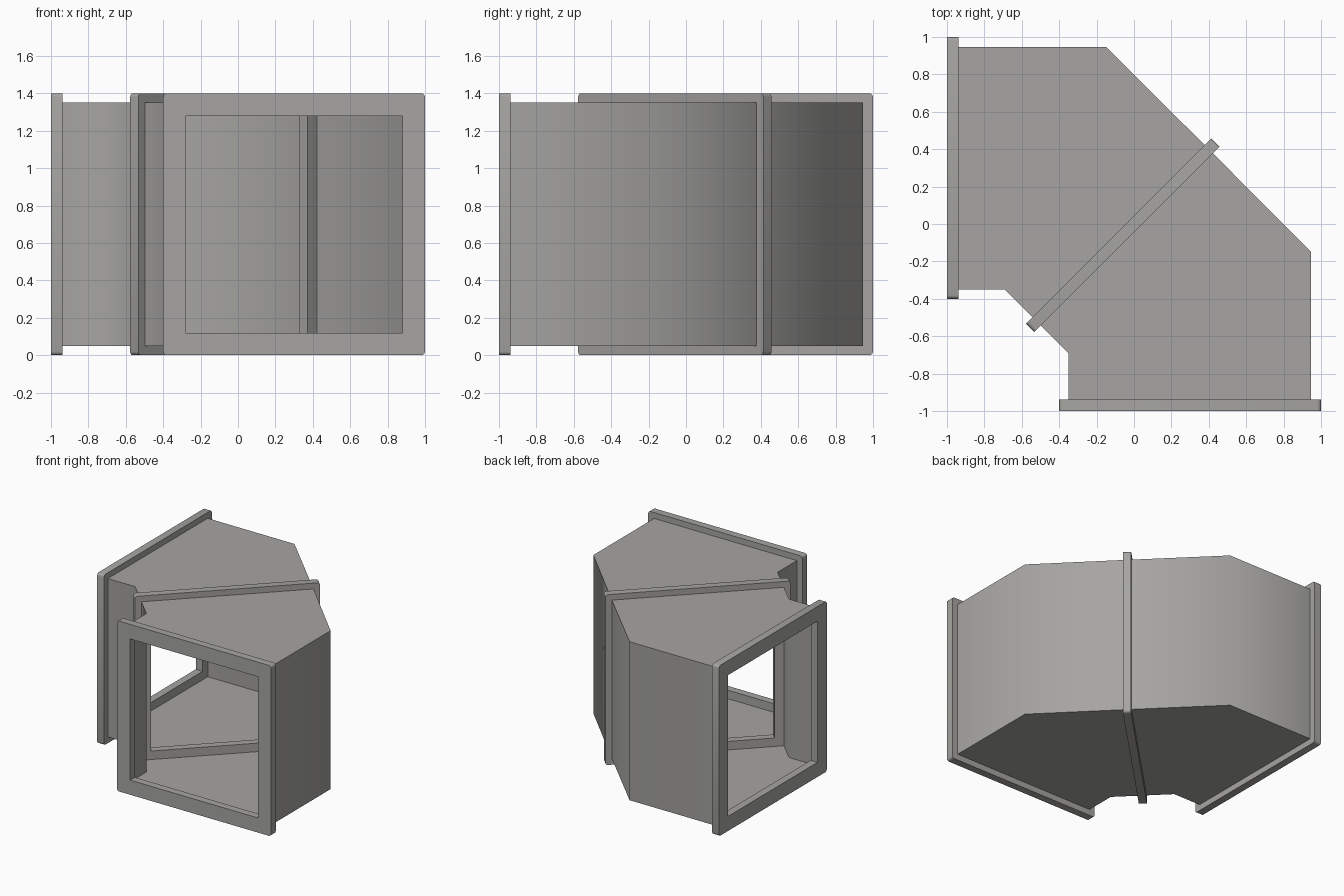
import bpy, bmesh, math
from mathutils import Matrix, Vector

if "Cube" in bpy.data.objects:
    bpy.data.objects.remove(bpy.data.objects["Cube"])

metal = bpy.data.materials.new("galvanised grey")
metal.diffuse_color = (0.38, 0.375, 0.36, 1)
metal.use_nodes = True
metal.node_tree.nodes["Principled BSDF"].inputs["Base Color"].default_value = metal.diffuse_color


def finish(bm, name, angle):
    bmesh.ops.recalc_face_normals(bm, faces=bm.faces)
    me = bpy.data.meshes.new(name)
    bm.to_mesh(me)
    bm.free()
    ob = bpy.data.objects.new(name, me)
    bpy.context.collection.objects.link(ob)
    me.materials.append(metal)
    bpy.ops.object.select_all(action='DESELECT')
    ob.select_set(True)
    bpy.context.view_layer.objects.active = ob
    bpy.ops.object.shade_smooth_by_angle(angle=math.radians(angle))
    return ob


# square flange frame: lies along local x and z, thickness along local y
def flange(name, centre, turn):
    outer, inner, t, c = 0.70, 0.58, 0.031, 0.02
    bm = bmesh.new()
    rings = []
    for half, y in ((outer, -t), (outer, t), (inner, t), (inner, -t)):
        ring = []
        for sx, sz in ((-1, -1), (1, -1), (1, 1), (-1, 1)):
            ring.append(bm.verts.new((sx * half, y, sz * half)))
        rings.append(ring)
    for k in range(4):
        a, b = rings[k], rings[(k + 1) % 4]
        for i in range(4):
            j = (i + 1) % 4
            bm.faces.new((a[i], a[j], b[j], b[i]))
    # round the four outside corners
    corners = [bm.edges.get((rings[0][i], rings[1][i])) for i in range(4)]
    bmesh.ops.bevel(bm, geom=corners, offset=c, segments=3, profile=0.5, affect='EDGES')
    bm.transform(Matrix.Translation(Vector(centre)) @ Matrix.Rotation(turn, 4, 'Z'))
    return finish(bm, name, 35)


flange("front_flange", (0.30, -0.969, 0.70), 0)
flange("left_flange", (-0.969, 0.30, 0.70), math.pi / 2)
flange("middle_flange", (-0.06, -0.06, 0.70), math.pi / 4)


# sheet metal elbow: outer and inner bend outlines joined by floor and roof
outside = [(0.947, -0.94), (0.947, -0.15), (0.4, 0.4), (-0.15, 0.947), (-0.94, 0.947)]
inside = [(-0.35, -0.94), (-0.35, -0.69), (-0.52, -0.52), (-0.69, -0.35), (-0.94, -0.35)]
bm = bmesh.new()
rows = []
for path, z in ((outside, 0.05), (outside, 1.352), (inside, 1.352), (inside, 0.05)):
    rows.append([bm.verts.new((x, y, z)) for x, y in path])
for k in range(4):
    a, b = rows[k], rows[(k + 1) % 4]
    for i in range(4):
        bm.faces.new((a[i], a[i + 1], b[i + 1], b[i]))
finish(bm, "duct_elbow", 60)
# make sure the open sheet faces outward
me = bpy.data.objects["duct_elbow"].data
roof = max(me.polygons, key=lambda p: p.center.z)
if roof.normal.z < 0:
    me.flip_normals()
